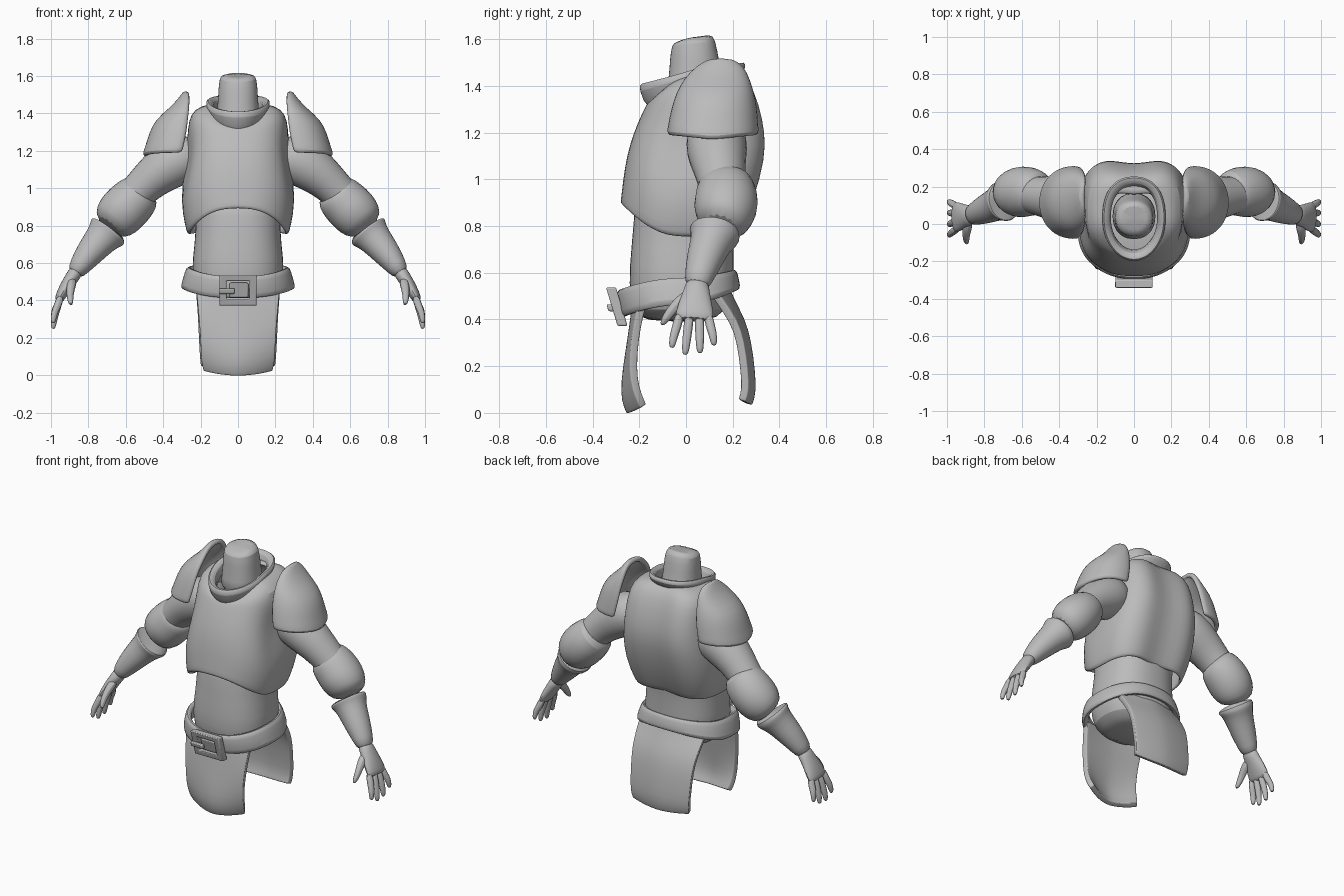
import bpy, bmesh, math
from mathutils import Vector

mat = bpy.data.materials.new("plain grey")
mat.diffuse_color = (0.5, 0.5, 0.5, 1)


def finish(name, bm, mirror=False, thick=0, sub=1, bevel=0, angle=40):
    bmesh.ops.recalc_face_normals(bm, faces=bm.faces)
    me = bpy.data.meshes.new(name)
    bm.to_mesh(me)
    bm.free()
    ob = bpy.data.objects.new(name, me)
    bpy.context.collection.objects.link(ob)
    me.materials.append(mat)
    bpy.ops.object.select_all(action='DESELECT')
    ob.select_set(True)
    bpy.context.view_layer.objects.active = ob
    bpy.ops.object.shade_smooth_by_angle(angle=math.radians(angle))
    if thick:
        s = ob.modifiers.new("thickness", 'SOLIDIFY')
        s.thickness, s.offset = thick, -1
    if bevel:
        b = ob.modifiers.new("bevel", 'BEVEL')
        b.width, b.segments = bevel, 2
    if sub:
        s = ob.modifiers.new("smooth", 'SUBSURF')
        s.levels = s.render_levels = sub
    if mirror:
        ob.modifiers.new("mirror", 'MIRROR')
    return ob


def skin(rings, closed=True, caps=True, loop=False):
    """Join rings of points into a surface."""
    bm = bmesh.new()
    vs = [[bm.verts.new(p) for p in r] for r in rings]
    n = len(vs[0])
    pairs = list(zip(vs, vs[1:])) + ([(vs[-1], vs[0])] if loop else [])
    for a, b in pairs:
        for i in range(n if closed else n - 1):
            j = (i + 1) % n
            bm.faces.new((a[i], a[j], b[j], b[i]))
    if caps:
        bm.faces.new(vs[0])
        bm.faces.new(vs[-1])
    return bm


def body_ring(zf, zs, zb, hw, yf, yb, p=0.85, pb=None, rise=1.6, notch=0.0, hollow=0.0, n=36):
    """Oval whose front, side and back heights and squareness can differ."""
    pts = []
    cy = (yf + yb) / 2
    for i in range(n):
        a = 2 * math.pi * i / n
        c, s = math.cos(a), math.sin(a)
        q = pb if pb and s > 0 else p
        x = hw * math.copysign(abs(c) ** q, c)
        y = cy + (yb - yf) / 2 * math.copysign(abs(s) ** q, s)
        z = zs + ((zb if s > 0 else zf) - zs) * abs(s) ** rise
        if s > 0:
            y -= notch * math.exp(-(x / 0.1) ** 2)
        # hollow under the arm
        x -= math.copysign(hollow * math.exp(-((y + .03) / .09) ** 2 - ((z - 1.13) / .12) ** 2), x) if abs(x) > .1 else 0
        pts.append((x, y, z))
    return pts


def tube(name, stations, n=14, **kw):
    """Stations are (x, y, z, radius along y, radius across)."""
    P = [Vector(s[:3]) for s in stations]
    rings = []
    for k, s in enumerate(stations):
        t = (P[min(k + 1, len(P) - 1)] - P[max(k - 1, 0)]).normalized()
        u = Vector((0, 1, 0))
        u = (u - t * u.dot(t)).normalized()
        v = t.cross(u)
        rings.append([P[k] + u * s[3] * math.cos(2 * math.pi * i / n)
                      + v * s[4] * math.sin(2 * math.pi * i / n) for i in range(n)])
    return finish(name, skin(rings), mirror=True, **kw)


# shirt and hips
finish("shirt", skin([body_ring(z, z, z, *r) for z, r in (
    (.39, (.13, -.17, .10)), (.43, (.22, -.225, .17)), (.55, (.252, -.248, .21)),
    (.70, (.232, -.235, .20)), (.85, (.222, -.222, .22)), (1.0, (.25, -.21, .25)))]))

# breastplate shell
finish("cuirass", skin([body_ring(*r, p=.82, pb=.62, notch=.035, hollow=.035) for r in (
    (.895, .75, .76, .27, -.283, .235), (.925, .79, .79, .282, -.278, .25),
    (1.0, .93, .91, .31, -.27, .305), (1.1, 1.1, 1.09, .297, -.255, .355),
    (1.2, 1.22, 1.20, .278, -.225, .355), (1.28, 1.32, 1.32, .27, -.19, .33),
    (1.32, 1.40, 1.42, .255, -.17, .29), (1.33, 1.44, 1.46, .20, -.16, .24),
    (1.33, 1.45, 1.46, .13, -.14, .19))], caps=False), thick=.022)

# raised collar
finish("collar", skin([body_ring(*r, p=1.0, pb=.85, rise=.9) for r in (
    (1.29, 1.40, 1.43, .155, -.165, .225), (1.39, 1.455, 1.485, .175, -.205, .262),
    (1.415, 1.475, 1.505, .165, -.195, .25), (1.41, 1.465, 1.495, .13, -.155, .215),
    (1.33, 1.39, 1.42, .115, -.125, .19))], caps=False, loop=True))

# neck stump
finish("neck", skin([body_ring(*r, p=.9, n=20) for r in (
    (1.30, 1.34, 1.36, .13, -.10, .19), (1.42, 1.43, 1.43, .110, -.075, .155),
    (1.52, 1.51, 1.50, .107, -.07, .145), (1.575, 1.595, 1.605, .101, -.062, .125),
    (1.59, 1.612, 1.625, .078, -.045, .108))]))

# shoulder plates, half domes open on the inner side
rings = []
for z, xi, xo, yf, yb in ((1.165, .30, .50, -.075, .305), (1.185, .295, .512, -.085, .315),
                          (1.21, .29, .50, -.08, .312), (1.30, .275, .475, -.067, .308),
                          (1.37, .268, .44, -.045, .295), (1.43, .262, .365, -.012, .275),
                          (1.485, .26, .315, .04, .25), (1.52, .262, .292, .10, .20)):
    rings.append([(xi + (xo - xi) * math.sin(a) ** .8,
                   (yf + yb) / 2 - (yb - yf) / 2 * math.cos(a),
                   z + (.02 * abs(math.cos(a)) if z < 1.25 else 0))
                  for a in [math.pi * i / 14 for i in range(15)]])
bm = skin(rings, closed=False, caps=False)
bm.verts.ensure_lookup_table()
bm.faces.new(bm.verts[-15:])
finish("shoulder_plate", bm, mirror=True, thick=.03)

# arms
tube("upper_arm", [(.20, .13, 1.20, .11, .10), (.31, .13, 1.16, .14, .145),
                   (.42, .135, 1.09, .127, .125), (.51, .15, 1.01, .105, .10),
                   (.60, .165, .91, .10, .10), (.66, .15, .83, .08, .08)])
tube("elbow_guard", [(.495, .16, 1.0, .09, .085), (.515, .165, .98, .125, .12),
                     (.565, .175, .93, .138, .135), (.62, .17, .875, .143, .138),
                     (.665, .16, .825, .12, .125), (.695, .145, .79, .085, .085)])
tube("gauntlet", [(.685, .125, .785, .08, .08), (.69, .125, .775, .115, .115),
                  (.705, .12, .76, .113, .112), (.725, .11, .735, .092, .092),
                  (.79, .08, .66, .082, .08), (.85, .055, .58, .063, .058),
                  (.875, .045, .54, .052, .044)])
tube("palm", [(.855, .05, .57, .05, .042), (.89, .045, .52, .057, .038),
              (.925, .04, .465, .075, .034), (.95, .037, .42, .085, .028),
              (.962, .035, .395, .078, .022)])

# fingers fan out from the palm
for i, (y0, y1, zt) in enumerate(((-.025, -.06, .28), (.017, -.003, .25),
                                  (.057, .06, .257), (.093, .12, .29))):
    tube("finger_%d" % (i + 1), [
        (.945, y0, .43, .022, .022), (.965, y0 * .6 + y1 * .4, .37, .022, .022),
        (.982, y0 * .25 + y1 * .75, zt + .055, .020, .019),
        (.988, y1, zt + .01, .016, .015), (.987, y1, zt - .002, .008, .008)], n=8)
tube("thumb", [(.885, .02, .51, .03, .03), (.893, -.03, .475, .028, .026),
               (.898, -.065, .435, .023, .021), (.897, -.09, .40, .019, .018),
               (.892, -.105, .375, .009, .009)], n=8)

# tilted, flared belt
finish("belt", skin([body_ring(*r, p=.88) for r in (
    (.41, .46, .525, .300, -.278, .228), (.425, .475, .54, .309, -.287, .235),
    (.515, .565, .60, .282, -.298, .222), (.53, .58, .615, .272, -.29, .213),
    (.53, .58, .61, .245, -.255, .185), (.41, .46, .525, .265, -.245, .195))],
    caps=False, loop=True))


# front and back skirt flaps, bowed across their width
def flap(name, side, rows):
    rings = []
    for hw, y, z, bow, dip in rows:
        rings.append([(hw * t, side * (y - bow * abs(t) ** 1.6), z + dip * t * t)
                      for t in [i / 5 - 1 for i in range(11)]])
    return finish(name, skin(rings, closed=False, caps=False), thick=.035, bevel=.006)


flap("front_flap", -1, ((.225, .232, .47, .03, 0), (.217, .242, .38, .015, 0),
                        (.205, .262, .25, .018, 0), (.20, .28, .13, .04, .005),
                        (.198, .278, .05, .062, .015), (.185, .255, -.004, .06, .025)))
flap("back_flap", 1, ((.235, .18, .56, .07, 0), (.23, .205, .49, .05, 0),
                      (.222, .255, .40, .035, 0), (.215, .28, .31, .03, 0),
                      (.21, .297, .18, .03, 0), (.205, .301, .09, .03, .005),
                      (.20, .285, .033, .03, .015)))


# buckle, leaning with the belt
def lean(y, z):
    return y - .3 * (z - .455)


def box(name, cx, cy, cz, sx, sy, sz, bevel=.007):
    bm = bmesh.new()
    bmesh.ops.create_cube(bm, size=1)
    for v in bm.verts:
        z = cz + v.co.z * sz
        v.co = (cx + v.co.x * sx, lean(cy + v.co.y * sy, z), z)
    return finish(name, bm, sub=0, bevel=bevel)


def square(h, y):
    return [(sx * h * 1.22, lean(y, .455 + sz * h), .455 + sz * h)
            for sx, sz in ((-1, -1), (1, -1), (1, 1), (-1, 1))]


finish("buckle_frame", skin([square(.082, -.275), square(.082, -.318), square(.05, -.318),
                             square(.05, -.275)], caps=False, loop=True), sub=0, bevel=.006)
box("buckle_center", .005, -.293, .455, .10, .03, .08)
box("buckle_tongue", -.06, -.325, .450, .085, .026, .03)
